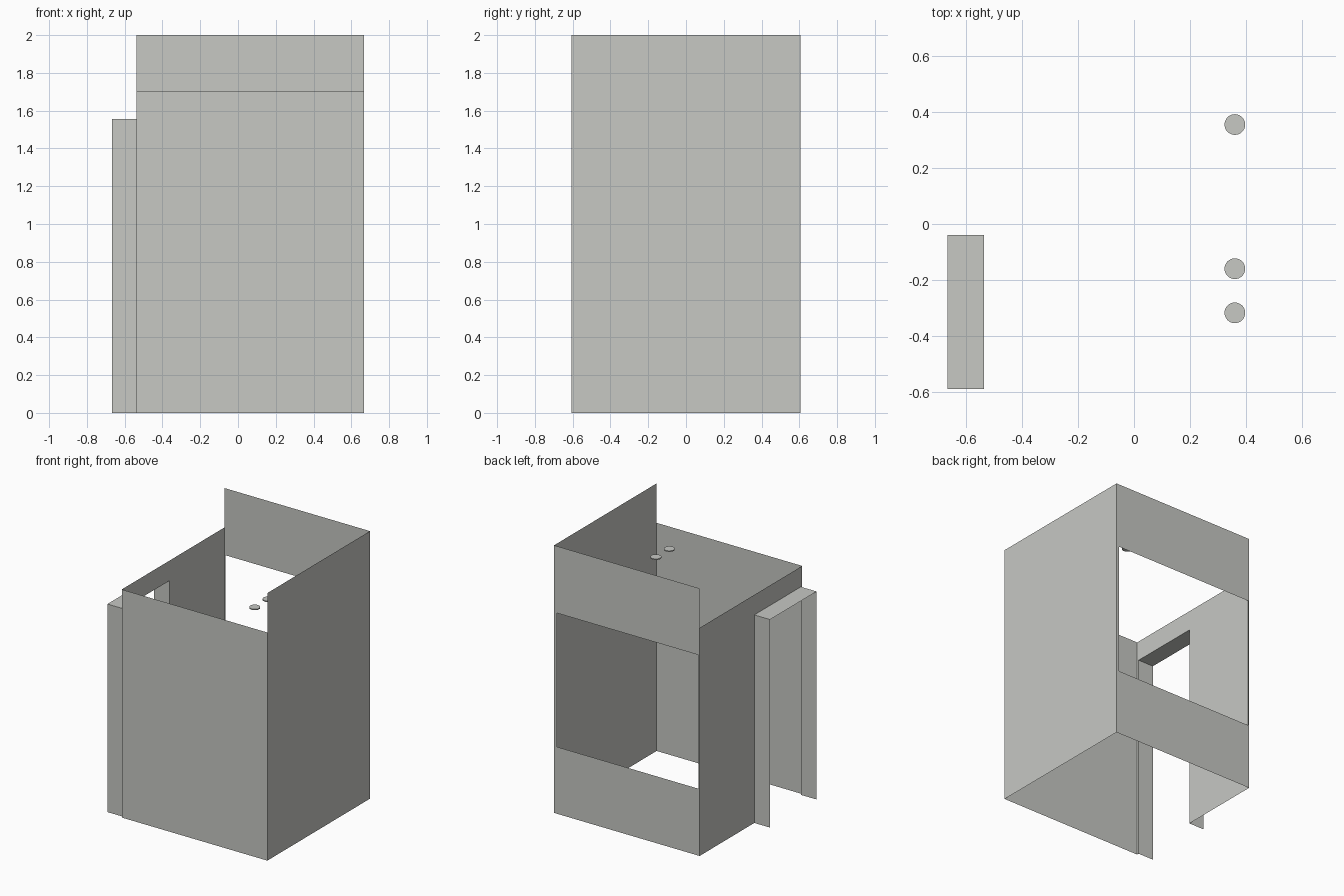
import bpy, bmesh
from mathutils import Matrix

if "Cube" in bpy.data.objects:
    bpy.data.objects.remove(bpy.data.objects["Cube"])

X0, X1 = -0.537, 0.667       # room left / right
Y0, Y1 = -0.606, 0.606       # room front / back
DOOR_X, DY0, DY1, DOOR_Z = -0.667, -0.59, -0.04, 1.555
LOW, HIGH = 1.705, 2.0       # wall heights

mat = bpy.data.materials.new("plaster_grey")
mat.diffuse_color = (0.57, 0.58, 0.55, 1)
mat.use_nodes = True
mat.node_tree.nodes["Principled BSDF"].inputs["Base Color"].default_value = mat.diffuse_color


def finish(name, bm):
    me = bpy.data.meshes.new(name)
    bm.to_mesh(me)
    bm.free()
    me.materials.append(mat)
    ob = bpy.data.objects.new(name, me)
    bpy.context.collection.objects.link(ob)
    return ob


def panel(name, us, vs, place, hole=None):
    """Thin sheet made of a grid of cells; the hole cell (i, j) is left open."""
    bm = bmesh.new()
    for i in range(len(us) - 1):
        for j in range(len(vs) - 1):
            if (i, j) != hole:
                quad = [(us[i], vs[j]), (us[i + 1], vs[j]),
                        (us[i + 1], vs[j + 1]), (us[i], vs[j + 1])]
                bm.faces.new([bm.verts.new(place(u, v)) for u, v in quad])
    bmesh.ops.remove_doubles(bm, verts=bm.verts, dist=1e-5)
    return finish(name, bm)


# Room walls: low front and left, tall right and back
panel("front_wall", [X0, X1], [0, LOW], lambda u, v: (u, Y0, v))
panel("right_wall", [Y0, Y1], [0, HIGH], lambda u, v: (X1, u, v))
panel("back_wall_with_window", [X1, 0.643, -0.526, X0], [0, 0.5, 1.5, HIGH],
      lambda u, v: (u, Y1, v), hole=(1, 1))
panel("left_wall_with_doorway", [Y1, DY1, DY0, Y0], [0, DOOR_Z, LOW],
      lambda u, v: (X0, u, v), hole=(1, 0))

# Door surround: two jambs and a lintel
panel("door_jamb_front", [DOOR_X, X0], [0, DOOR_Z], lambda u, v: (u, DY0, v))
panel("door_jamb_back", [X0, DOOR_X], [0, DOOR_Z], lambda u, v: (u, DY1, v))
panel("door_lintel", [DOOR_X, X0], [DY0, DY1], lambda u, v: (u, v, DOOR_Z))

# Small round ceiling lights
for n, y in enumerate((0.356, -0.16, -0.318)):
    bm = bmesh.new()
    bmesh.ops.create_cone(bm, cap_ends=True, segments=32, radius1=0.037,
                          radius2=0.037, depth=0.008,
                          matrix=Matrix.Translation((0.361, y, 1.701)))
    finish(f"ceiling_light_{n + 1}", bm)
